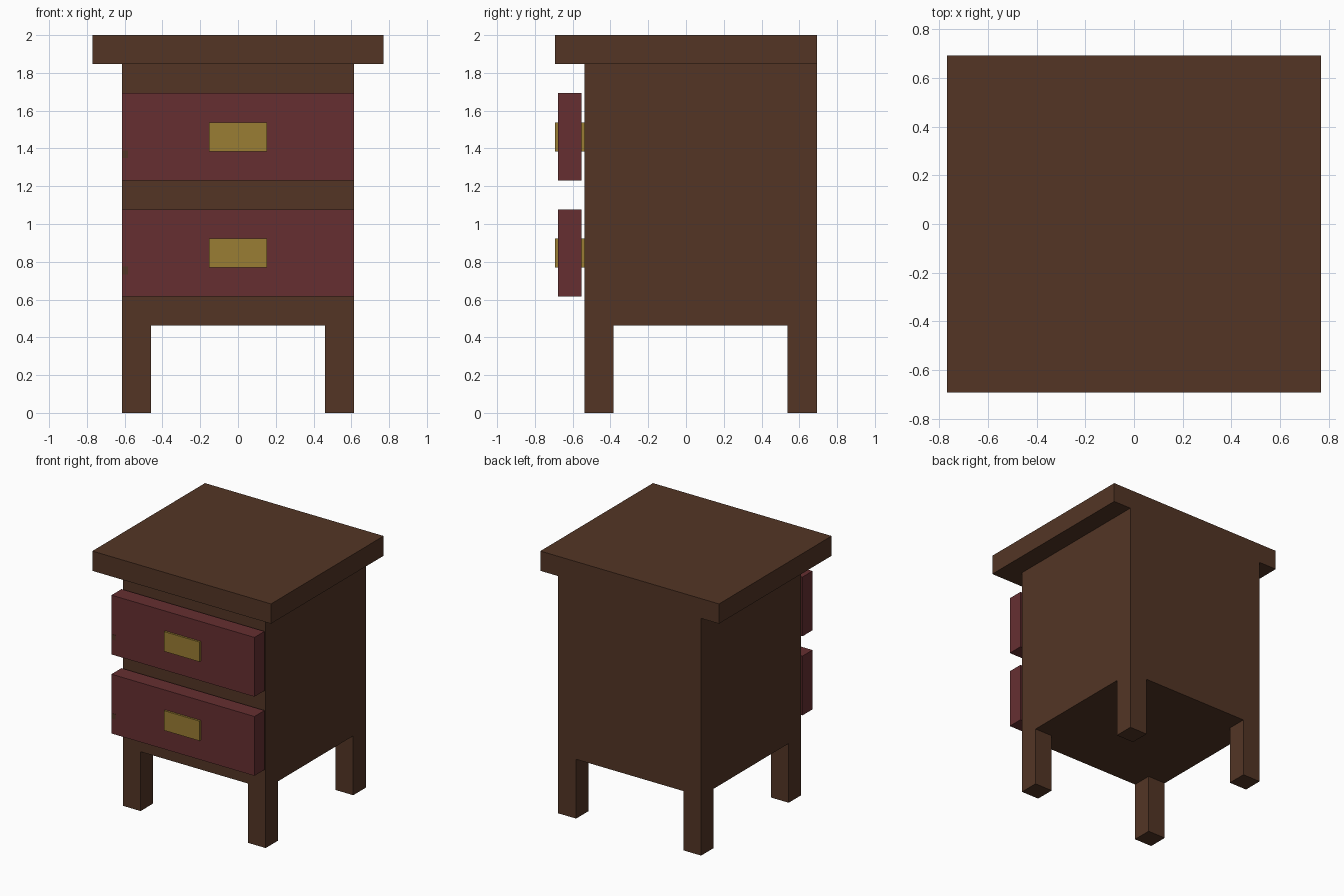
import bpy

if "Cube" in bpy.data.objects:
    bpy.data.objects.remove(bpy.data.objects["Cube"])

U = 2 / 13  # the design sits on a regular grid, 13 units tall


def srgb(r, g, b):
    lin = [(c / 255 / 12.92) if c <= 10 else ((c / 255 + 0.055) / 1.055) ** 2.4
           for c in (r, g, b)]
    return (*lin, 1.0)


def material(name, rgb):
    m = bpy.data.materials.new(name)
    m.diffuse_color = srgb(*rgb)
    m.use_nodes = True
    m.node_tree.nodes["Principled BSDF"].inputs["Base Color"].default_value = m.diffuse_color
    return m


wood = material("dark_wood", (83, 53, 37))
red = material("red_drawer", (102, 47, 49))
brass = material("brass", (154, 125, 51))


def box(name, x, y, z, mat):
    """Box from (min, max) ranges given in grid units."""
    lo, hi = zip(x, y, z)
    bpy.ops.mesh.primitive_cube_add(size=1)
    ob = bpy.context.object
    ob.name = name
    ob.location = [(a + b) / 2 * U for a, b in zip(lo, hi)]
    ob.scale = [(b - a) * U for a, b in zip(lo, hi)]
    bpy.ops.object.transform_apply(location=True, rotation=False, scale=True)
    ob.data.materials.append(mat)
    return ob


# Overhanging top and cabinet body
box("table_top", (-5, 5), (-4.5, 4.5), (12, 13), wood)
box("cabinet_body", (-4, 4), (-3.5, 4.5), (3, 12), wood)

# Four corner legs
for side, x in (("left", -4), ("right", 3)):
    for end, y in (("front", -3.5), ("back", 3.5)):
        box(f"{end}_{side}_leg", (x, x + 1), (y, y + 1), (0, 3), wood)

# Drawer fronts stand just off the body, each with a handle block through it
for label, z in (("lower", 4), ("upper", 8)):
    box(f"{label}_drawer_front", (-4, 4), (-4.4, -3.6), (z, z + 3), red)
    box(f"{label}_drawer_handle", (-1, 1), (-4.5, -3.5), (z + 1, z + 2), brass)
    # Small dark fleck near the drawer's left edge
    box(f"{label}_drawer_fleck", (-3.98, -3.78), (-4.41, -4.39),
        (z + 0.77, z + 1.03), wood)
